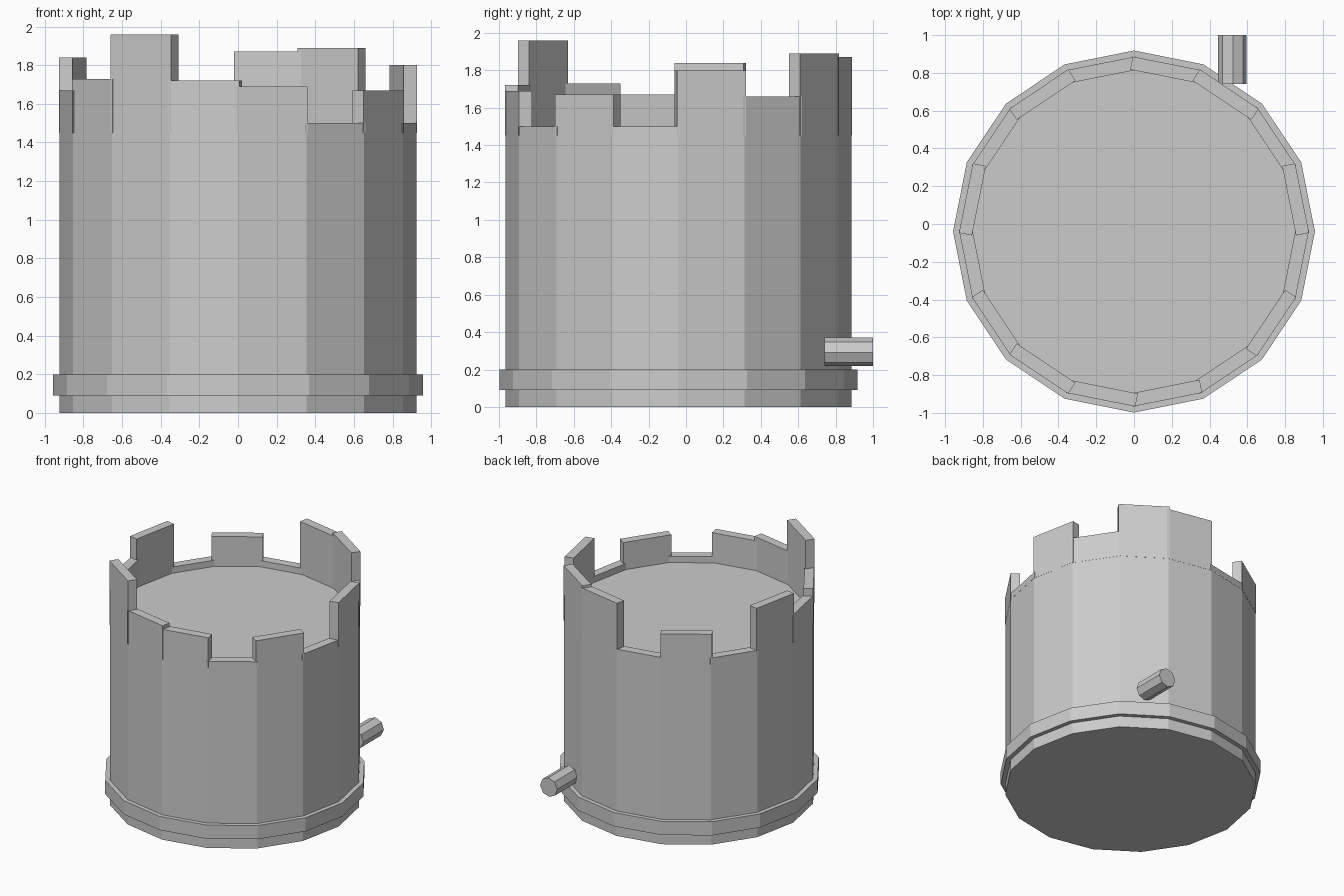
import bpy, math
from mathutils import Matrix, Vector

if "Cube" in bpy.data.objects:
    bpy.data.objects.remove(bpy.data.objects["Cube"])

SIDES = 16
CY = -0.04                      # tower axis offset in y
STEP = 2 * math.pi / SIDES
R_BODY = 0.924

stone = bpy.data.materials.new("stone_grey")
stone.diffuse_color = (0.6, 0.6, 0.6, 1)
stone.use_nodes = True
stone.node_tree.nodes["Principled BSDF"].inputs["Base Color"].default_value = stone.diffuse_color


def add_mesh(name, verts, faces):
    me = bpy.data.meshes.new(name)
    me.from_pydata(verts, [], faces)
    me.materials.append(stone)
    ob = bpy.data.objects.new(name, me)
    bpy.context.collection.objects.link(ob)
    return ob


def prism(name, n, r, h0, h1, matrix, turn=0.0):
    """Closed n-sided prism along local z, placed by a matrix."""
    verts = [matrix @ Vector((r * math.cos(turn + 2 * math.pi * i / n),
                              r * math.sin(turn + 2 * math.pi * i / n), h))
             for h in (h0, h1) for i in range(n)]
    faces = [(i, (i + 1) % n, n + (i + 1) % n, n + i) for i in range(n)]
    faces += [tuple(reversed(range(n))), tuple(range(n, 2 * n))]
    return add_mesh(name, verts, faces)


# Tower body and base band
axis = Matrix.Translation((0, CY, 0))
prism("tower_body", SIDES, R_BODY, 0.0, 1.45, axis)
prism("base_band", SIDES, 0.958, 0.09, 0.20, axis)

# Battlement panels: one box per side, each with its own top height
tops = [1.80, 1.66, 1.89, 1.87, 1.50, 1.69, 1.50, 1.84,
        1.67, 1.73, 1.96, 1.72, 1.69, 1.50, 1.67, 1.50]
outer = R_BODY * math.cos(STEP / 2) + 0.001
inner = outer - 0.07
half = 0.1875
for k, top in enumerate(tops):
    turn = axis @ Matrix.Rotation((k + 0.5) * STEP, 4, 'Z')
    plan = [(inner, -half), (outer, -half), (outer, half), (inner, half)]
    verts = [turn @ Vector((x, y, z)) for z in (1.45, top) for x, y in plan]
    faces = [(3, 2, 1, 0), (4, 5, 6, 7)]
    faces += [(i, (i + 1) % 4, 4 + (i + 1) % 4, 4 + i) for i in range(4)]
    add_mesh(f"battlement_{k + 1:02d}", verts, faces)

# Drain pipe at the back: octagonal prism along +y
pipe_axis = Matrix.Translation((0.52, 0, 0.295)) @ Matrix.Rotation(-math.pi / 2, 4, 'X')
prism("drain_pipe", 8, 0.076, 0.74, 1.0, pipe_axis, math.radians(3))
